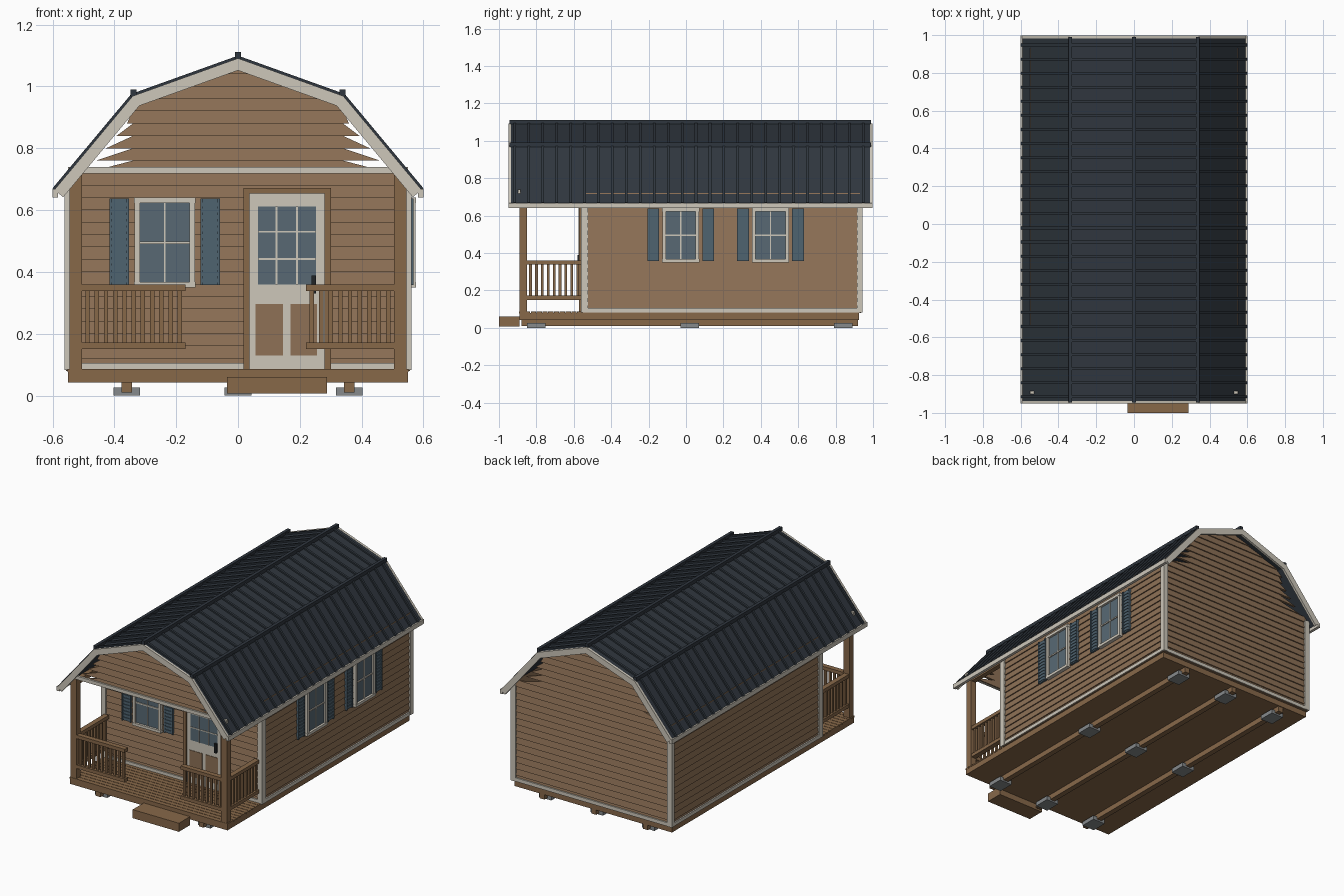
import bpy, bmesh

if "Cube" in bpy.data.objects:
    bpy.data.objects.remove(bpy.data.objects["Cube"])

def srgb(h):
    c = [int(h[i:i + 2], 16) / 255 for i in (0, 2, 4)]
    return [x / 12.92 if x <= 0.04045 else ((x + 0.055) / 1.055) ** 2.4 for x in c] + [1]

MATS = {}
for mat_name, h in dict(siding="8E7156", wood="876849", trim="CDC7BA", roof_metal="2F363E",
                        shutter_blue="4F6370", glass="586974", block_grey="868A8C",
                        handle_black="202326").items():
    MATS[mat_name] = bpy.data.materials.new(mat_name)
    MATS[mat_name].diffuse_color = srgb(h)

# Each wall maps (along, outward, up) to world coordinates
FLAT = lambda u, v, z: (u, v, z)
FRONT = lambda u, v, z: (u, -0.55 - v, z)
GABLE = lambda u, v, z: (u, -0.885 - v, z)
BACK = lambda u, v, z: (u, 0.93 + v, z)
RIGHT = lambda u, v, z: (0.55 + v, u, z)
LEFT = lambda u, v, z: (-0.55 - v, u, z)

class Part:
    """Collects solids into one object of one colour."""
    def __init__(self, name, mat):
        self.name, self.mat, self.bm = name, mat, bmesh.new()

    def hexa(self, pts):
        v = [self.bm.verts.new(p) for p in pts]
        for f in ((0, 1, 2, 3), (4, 5, 6, 7), (0, 1, 5, 4), (1, 2, 6, 5), (2, 3, 7, 6), (3, 0, 4, 7)):
            self.bm.faces.new([v[i] for i in f])

    def box(self, u0, u1, v0, v1, z0, z1, place=FLAT):
        self.hexa([place(u, v, z) for z in (z0, z1)
                   for u, v in ((u0, v0), (u1, v0), (u1, v1), (u0, v1))])

    def done(self):
        bmesh.ops.recalc_face_normals(self.bm, faces=self.bm.faces)
        me = bpy.data.meshes.new(self.name)
        self.bm.to_mesh(me)
        self.bm.free()
        me.materials.append(MATS[self.mat])
        bpy.context.collection.objects.link(bpy.data.objects.new(self.name, me))

# ---- lap siding ----
PITCH = 0.04

def board(part, place, z, lo, hi):
    """One clapboard: lo and hi are its (start, end) at the bottom and top edge."""
    part.hexa([place(lo[0], -0.008, z), place(lo[1], -0.008, z), place(lo[1], 0.007, z), place(lo[0], 0.007, z),
               place(hi[0], -0.008, z + PITCH), place(hi[1], -0.008, z + PITCH),
               place(hi[1], 0, z + PITCH), place(hi[0], 0, z + PITCH)])

def gable_half(z):
    steep = 0.54 - (z - 0.665) * 0.84 + (0.03 if z > 0.9 else 0)
    return max(0.002, min(steep, (1.08 - z) * 2.83))

def gable(part, place):
    # lower boards end in ragged points beside the roof
    for i in range(9):
        z = 0.72 + i * PITCH
        a, b = gable_half(z), min(0.34, gable_half(z + PITCH))
        board(part, place, z, (-a, a), (-b, b))

for name, place, a, b in (("front_wall", FRONT, -0.55, 0.55), ("back_wall", BACK, -0.55, 0.55),
                          ("right_wall", RIGHT, -0.55, 0.93), ("left_wall", LEFT, -0.55, 0.93)):
    p = Part(name, "siding")
    for i in range(16):
        board(p, place, 0.08 + i * PITCH, (a, b), (a, b))
    if name == "back_wall":
        gable(p, place)
    p.done()
p = Part("porch_gable", "siding")
gable(p, GABLE)
p.done()

# ---- floor, deck, skids, blocks, step ----
p = Part("floor_frame", "wood")
p.box(-0.55, 0.55, -0.89, 0.925, 0.043, 0.078)
p.done()
p = Part("deck_planks", "wood")
for i in range(11):
    y = -0.892 + i * 0.031
    p.box(-0.552, 0.552, y, y + 0.028, 0.077, 0.086)
p.done()
skids, blocks = Part("skids", "wood"), Part("foundation_blocks", "block_grey")
for x in (-0.36, 0, 0.36):
    skids.box(x - 0.017, x + 0.017, -0.88, 0.92, 0.01, 0.044)
    for y in (-0.80, 0.02, 0.84):
        blocks.box(x - 0.043, x + 0.043, y - 0.05, y + 0.05, 0, 0.026)
skids.done()
blocks.done()
p = Part("entry_step", "wood")
p.box(-0.035, 0.288, -1.0, -0.89, 0.006, 0.06)
p.done()

# ---- porch posts and railings ----
p = Part("porch_posts", "wood")
for s in (-1, 1):
    p.box(s * 0.505, s * 0.545, -0.89, -0.85, 0.08, 0.72)
    p.box(s * 0.51, s * 0.54, -0.87, -0.55, 0.67, 0.70)
p.done()

def railing(name, a, b, place, count):
    p = Part(name, "wood")
    for z in (0.15, 0.338):
        p.box(a, b, -0.016, 0.016, z, z + 0.022, place)
    for i in range(count):
        u = a + (b - a) * (i + 0.6) / (count + 0.2)
        p.box(u - 0.007, u + 0.007, -0.007, 0.007, 0.15, 0.345, place)
    p.done()

railing("front_railing_left", -0.505, -0.17, lambda u, v, z: (u, -0.87 + v, z), 11)
railing("front_railing_right", 0.22, 0.505, lambda u, v, z: (u, -0.87 + v, z), 9)
railing("side_railing_right", -0.85, -0.56, lambda u, v, z: (0.525 + v, u, z), 9)
railing("side_railing_left", -0.85, -0.56, lambda u, v, z: (-0.525 + v, u, z), 9)

# ---- white trim: corners, base boards, porch beam, eaves ----
p = Part("wall_trim", "trim")
for s in (-1, 1):
    p.box(s * 0.53, s * 0.562, -0.562, -0.525, 0.083, 0.69)
    p.box(s * 0.53, s * 0.562, 0.915, 0.944, 0.083, 0.69)
for place, a, b in ((FRONT, -0.53, 0.53), (BACK, -0.53, 0.53), (RIGHT, -0.53, 0.92), (LEFT, -0.53, 0.92)):
    p.box(a, b, 0, 0.011, 0.083, 0.105, place)
p.box(-0.55, 0.55, 0, 0.014, 0.718, 0.74, GABLE)
p.done()

# ---- gambrel roof ----
BASE = ((0.593, 0.665), (0.34, 0.968), (0, 1.09))
NORM = ((0.766, 0.643), (0.58, 0.85), (0, 1.06))

def roof_line(off):
    half = [(x + nx * off, z + nz * off) for (x, z), (nx, nz) in zip(BASE, NORM)]
    return half + [(-x, z) for x, z in half[1::-1]]

def roof_strip(part, y0, y1, low, high):
    a, b = roof_line(low), roof_line(high)
    for i in range(4):
        quad = (a[i], a[i + 1], b[i + 1], b[i])
        part.hexa([(x, y, z) for y in (y0, y1) for x, z in quad])

p = Part("roof_panels", "roof_metal")
roof_strip(p, -0.938, 0.985, -0.012, 0)
p.done()
p = Part("roof_ribs", "roof_metal")
for i in range(26):
    y = -0.915 + i * 0.0745
    roof_strip(p, y - 0.007, y + 0.007, -0.002, 0.009)
p.done()
p = Part("roof_caps", "roof_metal")
for x, z in ((0, 1.1), (0.338, 0.978), (-0.338, 0.978)):
    p.box(x - 0.01, x + 0.01, -0.945, 0.99, z - 0.011, z + 0.012)
p.done()
p = Part("rake_boards", "trim")
roof_strip(p, -0.95, -0.936, -0.036, 0.001)
roof_strip(p, 0.983, 0.998, -0.036, 0.001)
p.done()
p = Part("eave_boards", "trim")
for s in (-1, 1):
    p.box(s * 0.582, s * 0.6, -0.95, 0.998, 0.64, 0.668)
p.done()

# ---- windows with louvred shutters ----
def window(name, c, place):
    p = Part(name + "_glass", "glass")
    p.box(c - 0.085, c + 0.085, 0.002, 0.012, 0.365, 0.63, place)
    p.done()
    p = Part(name + "_frame", "trim")
    for s in (-1, 1):
        p.box(c + s * 0.08, c + s * 0.098, 0, 0.024, 0.355, 0.64, place)
    for z0, z1 in ((0.35, 0.367), (0.623, 0.64)):
        p.box(c - 0.1, c + 0.1, 0, 0.026, z0, z1, place)
    p.box(c - 0.003, c + 0.003, 0, 0.016, 0.36, 0.63, place)
    p.box(c - 0.085, c + 0.085, 0, 0.018, 0.491, 0.499, place)
    p.done()
    p = Part(name + "_shutters", "shutter_blue")
    for s in (-1, 1):
        m = c + s * 0.147
        p.box(m - 0.03, m + 0.03, 0, 0.012, 0.358, 0.637, place)
        for e in (-1, 1):
            p.box(m + e * 0.023, m + e * 0.031, 0, 0.018, 0.357, 0.638, place)
        for i in range(13):
            z = 0.366 + i * 0.0205
            p.box(m - 0.024, m + 0.024, 0.01, 0.016, z, z + 0.013, place)
    p.done()

window("porch_window", -0.237, FRONT)
window("side_window_front", -0.028, RIGHT)
window("side_window_back", 0.452, RIGHT)

# ---- door ----
p = Part("door_casing", "wood")
for u0, u1, z0, z1 in ((0.017, 0.038, 0.086, 0.672), (0.28, 0.301, 0.086, 0.672), (0.017, 0.301, 0.654, 0.672)):
    p.box(u0, u1, 0, 0.022, z0, z1, FRONT)
p.done()
p = Part("door_slab", "trim")
p.box(0.036, 0.282, 0, 0.014, 0.095, 0.656, FRONT)
p.done()
p = Part("door_glass", "glass")
p.box(0.064, 0.252, 0.012, 0.016, 0.36, 0.612, FRONT)
p.done()
p = Part("door_muntins", "trim")
for u in (0.125, 0.191):
    p.box(u - 0.003, u + 0.003, 0.012, 0.019, 0.36, 0.612, FRONT)
for z in (0.442, 0.53):
    p.box(0.064, 0.252, 0.012, 0.019, z - 0.003, z + 0.003, FRONT)
p.done()
p = Part("door_lower_panels", "siding")
for u0, u1 in ((0.057, 0.146), (0.17, 0.256)):
    p.box(u0, u1, 0.012, 0.017, 0.13, 0.296, FRONT)
p.done()
p = Part("door_handle", "handle_black")
p.box(0.238, 0.252, 0.012, 0.03, 0.33, 0.388, FRONT)
p.done()

for m in bpy.data.materials:
    if m.users and not m.is_grease_pencil:
        m.use_nodes = True
        m.node_tree.nodes["Principled BSDF"].inputs["Base Color"].default_value = m.diffuse_color
